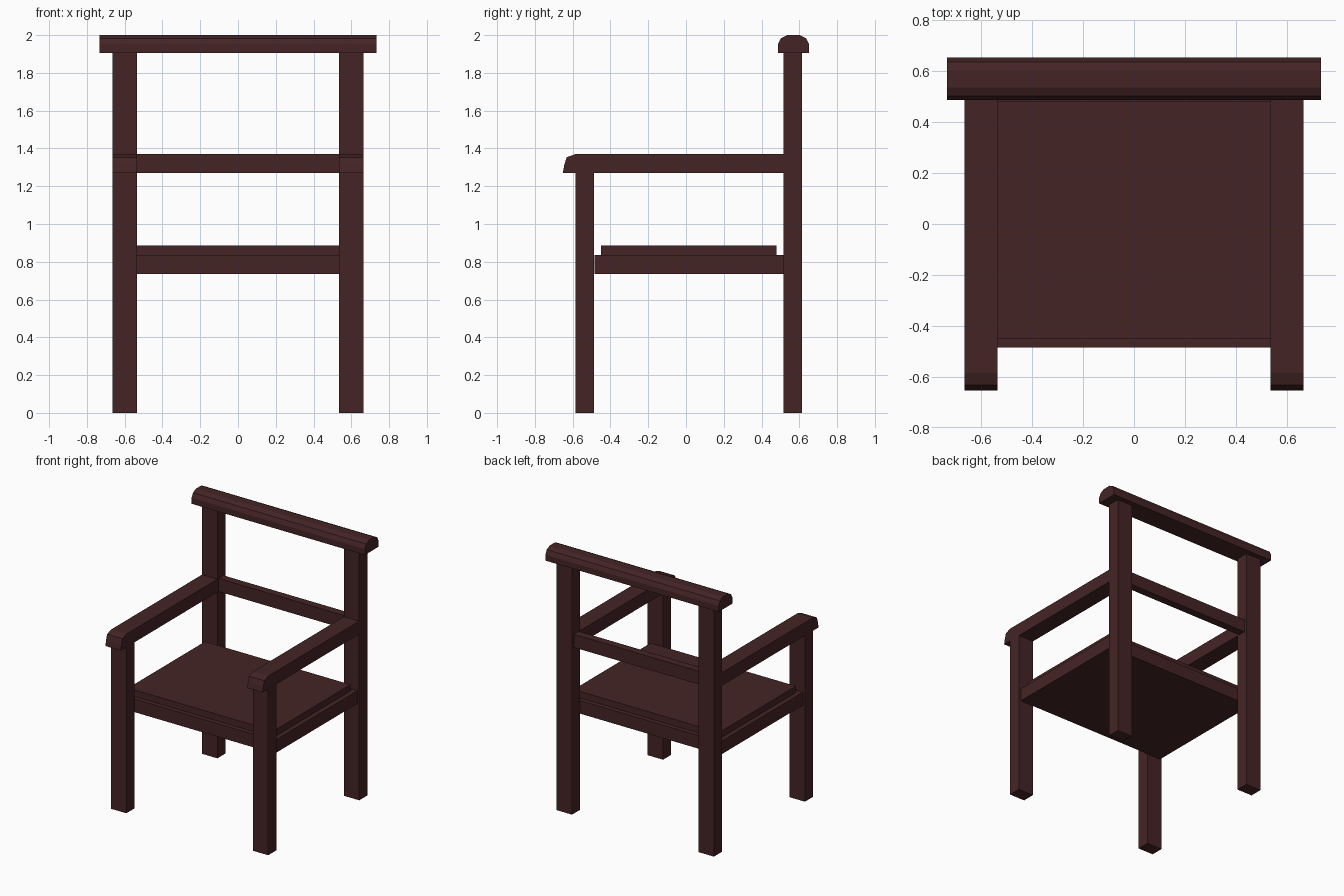
import bpy
import bmesh

if "Cube" in bpy.data.objects:
    bpy.data.objects.remove(bpy.data.objects["Cube"])

wood = bpy.data.materials.new("dark brown wood")
wood.diffuse_color = (0.058, 0.0176, 0.0185, 1.0)
wood.use_nodes = True
wood.node_tree.nodes["Principled BSDF"].inputs["Base Color"].default_value = wood.diffuse_color


def prism(name, profile, x0, x1):
    """Extrude a (y, z) side profile from x0 to x1."""
    bm = bmesh.new()
    face = bm.faces.new([bm.verts.new((x0, y, z)) for y, z in profile])
    result = bmesh.ops.extrude_face_region(bm, geom=[face])
    verts = [v for v in result["geom"] if isinstance(v, bmesh.types.BMVert)]
    bmesh.ops.translate(bm, verts=verts, vec=(x1 - x0, 0, 0))
    bmesh.ops.recalc_face_normals(bm, faces=bm.faces)
    mesh = bpy.data.meshes.new(name)
    bm.to_mesh(mesh)
    bm.free()
    mesh.materials.append(wood)
    obj = bpy.data.objects.new(name, mesh)
    bpy.context.collection.objects.link(obj)
    return obj


def box(name, x0, x1, y0, y1, z0, z1):
    return prism(name, [(y0, z0), (y1, z0), (y1, z1), (y0, z1)], x0, x1)


# Armrest side profile with a rounded front end
arm_profile = [(0.515, 1.27), (0.515, 1.37), (-0.585, 1.37),
               (-0.632, 1.353), (-0.645, 1.31), (-0.652, 1.27)]

# Legs and armrests on both sides
for side, x0, x1 in (("left", -0.665, -0.535), ("right", 0.535, 0.665)):
    box("front_leg_" + side, x0, x1, -0.585, -0.487, 0, 1.27)
    box("back_post_" + side, x0, x1, 0.515, 0.613, 0, 1.905)
    prism("armrest_" + side, arm_profile, x0, x1)

# Seat base and the raised seat panel
box("seat_base", -0.65, 0.65, -0.485, 0.515, 0.735, 0.835)
box("seat_panel", -0.615, 0.615, -0.45, 0.48, 0.835, 0.885)

# Middle back rail
box("back_rail", -0.535, 0.535, 0.53, 0.59, 1.27, 1.37)

# Top rail with a rounded top
top_profile = [(0.486, 1.905), (0.486, 1.95), (0.502, 1.983), (0.536, 2.0),
               (0.602, 2.0), (0.636, 1.983), (0.652, 1.95), (0.652, 1.905)]
prism("top_rail", top_profile, -0.733, 0.733)
